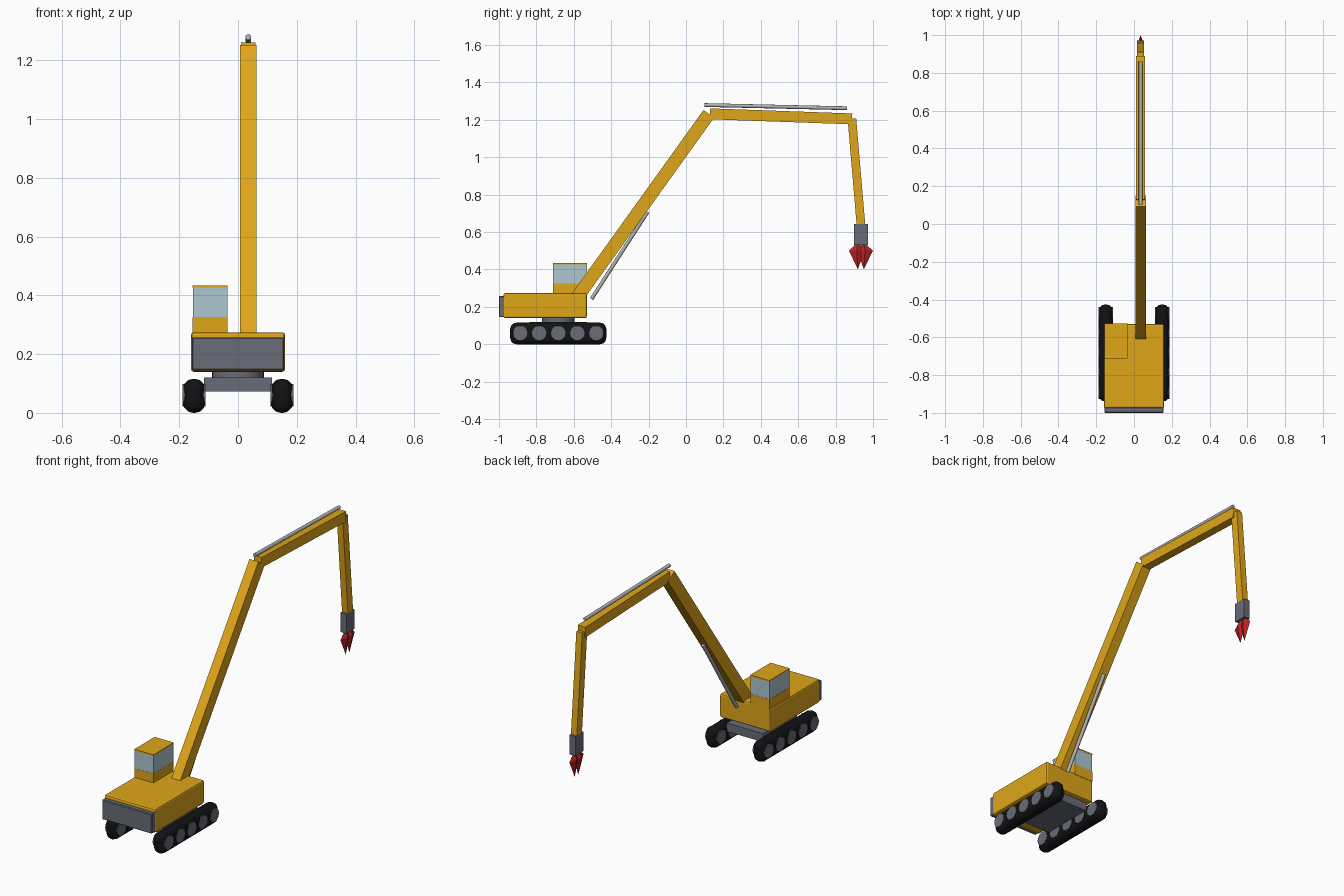
import bpy, bmesh, math
from mathutils import Vector

if "Cube" in bpy.data.objects:
    bpy.data.objects.remove(bpy.data.objects["Cube"], do_unlink=True)


def material(name, rgb):
    m = bpy.data.materials.new(name)
    m.use_nodes = True
    color = (*rgb, 1)
    m.diffuse_color = color
    m.node_tree.nodes["Principled BSDF"].inputs["Base Color"].default_value = color
    return m


YELLOW = material("machine_yellow", (0.74, 0.38, 0.01))
GREY = material("dark_grey", (0.14, 0.15, 0.185))
STEEL = material("light_steel", (0.45, 0.45, 0.46))
BLACK = material("rubber_black", (0.006, 0.006, 0.007))
GLASS = material("window_glass", (0.42, 0.57, 0.63))
RED = material("claw_red", (0.48, 0.018, 0.018))


def finish(name, mat):
    ob = bpy.context.object
    ob.name = name
    ob.data.name = name
    ob.data.materials.append(mat)
    return ob


def bevel(ob, width, segments):
    mod = ob.modifiers.new("Bevel", "BEVEL")
    mod.width = width
    mod.segments = segments


def box(name, x, y, z, mat):
    """Box from (min, max) pairs on each axis."""
    spans = (x, y, z)
    bpy.ops.mesh.primitive_cube_add(size=1, location=[(a + b) / 2 for a, b in spans])
    bpy.context.object.scale = [b - a for a, b in spans]
    bpy.ops.object.transform_apply(location=False, rotation=False, scale=True)
    return finish(name, mat)


def beam(name, start, end, width, depth, mat):
    """Square beam between two (y, z) points in the arm plane."""
    d = Vector(end) - Vector(start)
    mid = (Vector(end) + Vector(start)) / 2
    bpy.ops.mesh.primitive_cube_add(size=1, location=(ARM_X, *mid),
                                    rotation=(math.atan2(d.y, d.x), 0, 0))
    bpy.context.object.scale = (width, d.length, depth)
    return finish(name, mat)


def rod(name, start, end, radius, mat):
    """Round rod between two (y, z) points in the arm plane."""
    d = Vector(end) - Vector(start)
    mid = (Vector(end) + Vector(start)) / 2
    bpy.ops.mesh.primitive_cylinder_add(vertices=12, radius=radius, depth=d.length,
                                        location=(ARM_X, *mid),
                                        rotation=(-math.atan2(d.x, d.y), 0, 0))
    ob = finish(name, mat)
    bpy.ops.object.shade_smooth_by_angle(angle=math.radians(40))
    return ob


ARM_X = 0.035
MID_Y = -0.683

# Crawler tracks with road wheels showing on both faces
for side, sx in (("left", 1), ("right", -1)):
    track = box(side + "_track", sorted((sx * 0.112, sx * 0.187)),
                (MID_Y - 0.257, MID_Y + 0.257), (0, 0.116), BLACK)
    bevel(track, 0.034, 3)
    for i in range(5):
        bpy.ops.mesh.primitive_cylinder_add(
            vertices=12, radius=0.039, depth=0.078,
            location=(sx * 0.1495, MID_Y + (i - 2) * 0.102, 0.06),
            rotation=(0, math.pi / 2, 0))
        finish(f"{side}_wheel_{i + 1}", GREY)

# Undercarriage and slewing ring
box("chassis", (-0.115, 0.115), (MID_Y - 0.153, MID_Y + 0.153), (0.072, 0.12), GREY)
bpy.ops.mesh.primitive_cylinder_add(vertices=32, radius=0.088, depth=0.03,
                                    location=(0, MID_Y, 0.13))
finish("slewing_ring", GREY)
bpy.ops.object.shade_smooth_by_angle(angle=math.radians(40))

# Upper body and counterweight
body = box("body", (-0.16, 0.16), (-0.975, -0.53), (0.14, 0.274), YELLOW)
bevel(body, 0.009, 2)
weight = box("counterweight", (-0.157, 0.157), (-1.0, -0.965), (0.145, 0.257), GREY)
bevel(weight, 0.004, 1)

# Cab: solid base, glass and thin roof
cab_x, cab_y = (-0.155, -0.035), (-0.711, -0.528)
box("cab_base", cab_x, cab_y, (0.265, 0.326), YELLOW)
box("cab_glass", (-0.154, -0.036), (-0.71, -0.529), (0.326, 0.426), GLASS)
box("cab_roof", cab_x, cab_y, (0.426, 0.434), YELLOW)

# Three arm sections
beam("boom", (-0.585, 0.247), (0.122, 1.232), 0.056, 0.07, YELLOW)
beam("stick", (0.128, 1.232), (0.888, 1.205), 0.048, 0.058, YELLOW)
beam("drop_arm", (0.887, 1.206), (0.937, 0.62), 0.037, 0.046, YELLOW)

# Hydraulic cylinders
rod("boom_cylinder", (-0.505, 0.242), (-0.205, 0.708), 0.01, STEEL)
rod("stick_cylinder", (0.1, 1.279), (0.86, 1.262), 0.01, STEEL)

# Grapple head and a pair of faceted claws
HEAD_Y = 0.935
box("grapple_head", (ARM_X - 0.019, ARM_X + 0.019), (HEAD_Y - 0.037, HEAD_Y + 0.037),
    (0.532, 0.642), GREY)
# Claw corners as (x, inward y, z): outer, tip, inner, top, two cheeks
claw_points = [(0, -0.064, 0.5), (0, -0.016, 0.4), (0, 0.016, 0.49), (0, -0.012, 0.55),
               (-0.017, -0.022, 0.505), (0.017, -0.022, 0.505)]
for label, sy in (("rear", 1), ("front", -1)):
    bm = bmesh.new()
    for x, y, z in claw_points:
        bm.verts.new((ARM_X + x, HEAD_Y + sy * y, z))
    bmesh.ops.convex_hull(bm, input=bm.verts)
    bmesh.ops.recalc_face_normals(bm, faces=bm.faces)
    mesh = bpy.data.meshes.new(label + "_claw")
    bm.to_mesh(mesh)
    bm.free()
    mesh.materials.append(RED)
    bpy.context.collection.objects.link(bpy.data.objects.new(label + "_claw", mesh))
